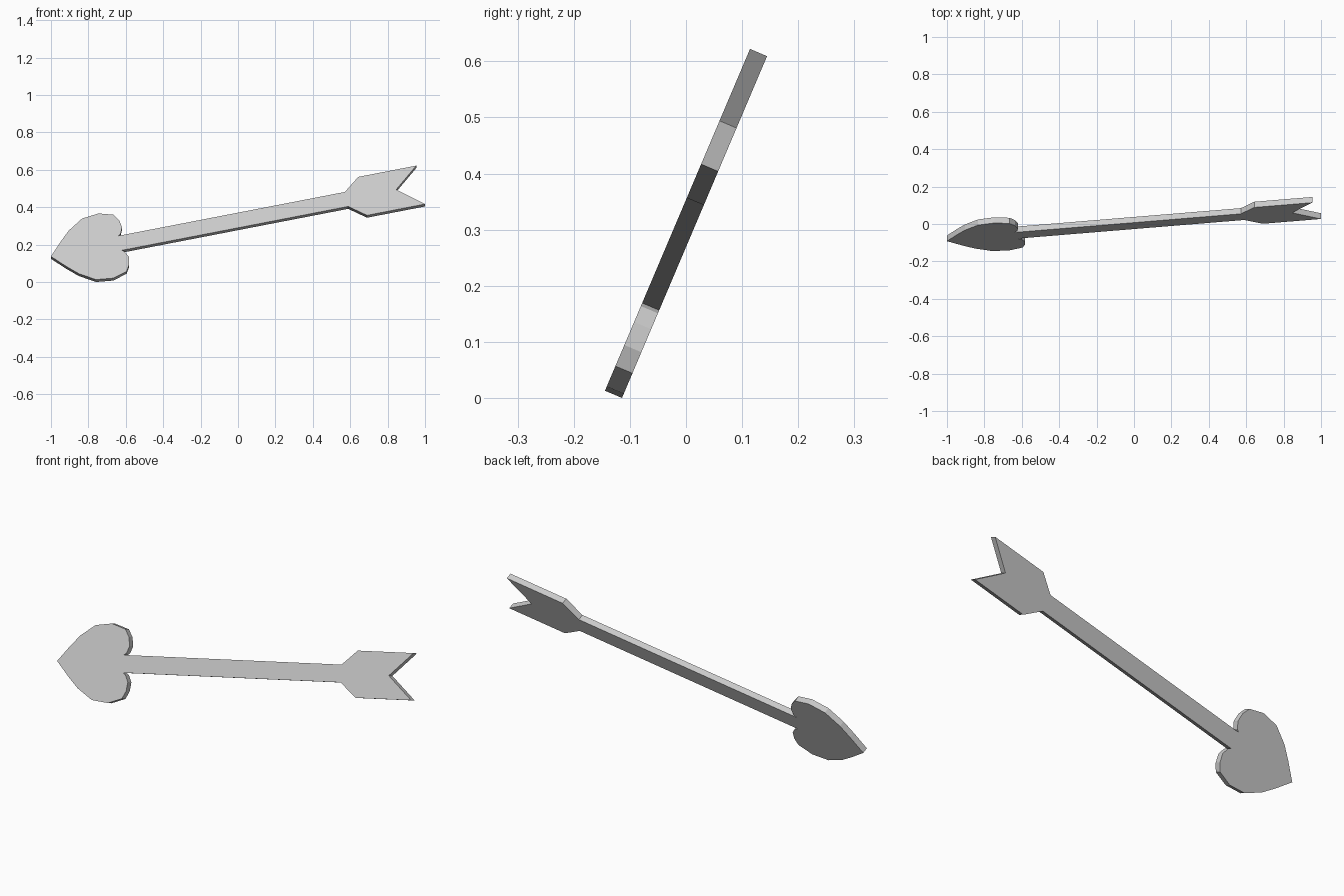
import bpy, bmesh
from math import radians
from mathutils import Matrix

if "Cube" in bpy.data.objects:
    bpy.data.objects.remove(bpy.data.objects["Cube"])

THICK = 0.033

# Upper half of the arrow outline: (distance from tip, half width)
heart_head = [(0.07, 0.075), (0.125, 0.128), (0.208, 0.181), (0.300, 0.192),
              (0.378, 0.168), (0.400, 0.131), (0.407, 0.087), (0.391, 0.052)]
shaft = [(0.377, 0.043), (1.615, 0.043)]
fletching = [(1.703, 0.114), (2.02, 0.114)]
tip, notch = (0.0, 0.0), (1.886, 0.0)

# Mirror the half profile about the shaft axis
half = heart_head + shaft + fletching
outline = [tip] + [(a, -b) for a, b in half] + [notch] + half[::-1]

# Extrude the flat outline into a plate
bm = bmesh.new()
front = bm.faces.new([bm.verts.new((a, b, 0)) for a, b in outline])
ext = bmesh.ops.extrude_face_region(bm, geom=[front], use_keep_orig=True)
moved = [g for g in ext["geom"] if isinstance(g, bmesh.types.BMVert)]
bmesh.ops.translate(bm, verts=moved, vec=(0, 0, -THICK))

# Rise along the shaft, then lean the plate back
place = (Matrix.Translation((-1.0, -0.093, 0.137))
         @ Matrix.Rotation(radians(67), 4, 'X')
         @ Matrix.Rotation(radians(11.88), 4, 'Z'))
bmesh.ops.transform(bm, matrix=place, verts=bm.verts)
bmesh.ops.recalc_face_normals(bm, faces=bm.faces)

# Stand on the ground and centre
for i in range(3):
    vals = [v.co[i] for v in bm.verts]
    shift = min(vals) if i == 2 else (min(vals) + max(vals)) / 2
    for v in bm.verts:
        v.co[i] -= shift

mesh = bpy.data.meshes.new("heart_arrow")
bm.to_mesh(mesh)
bm.free()
bpy.context.collection.objects.link(bpy.data.objects.new("heart_arrow", mesh))
